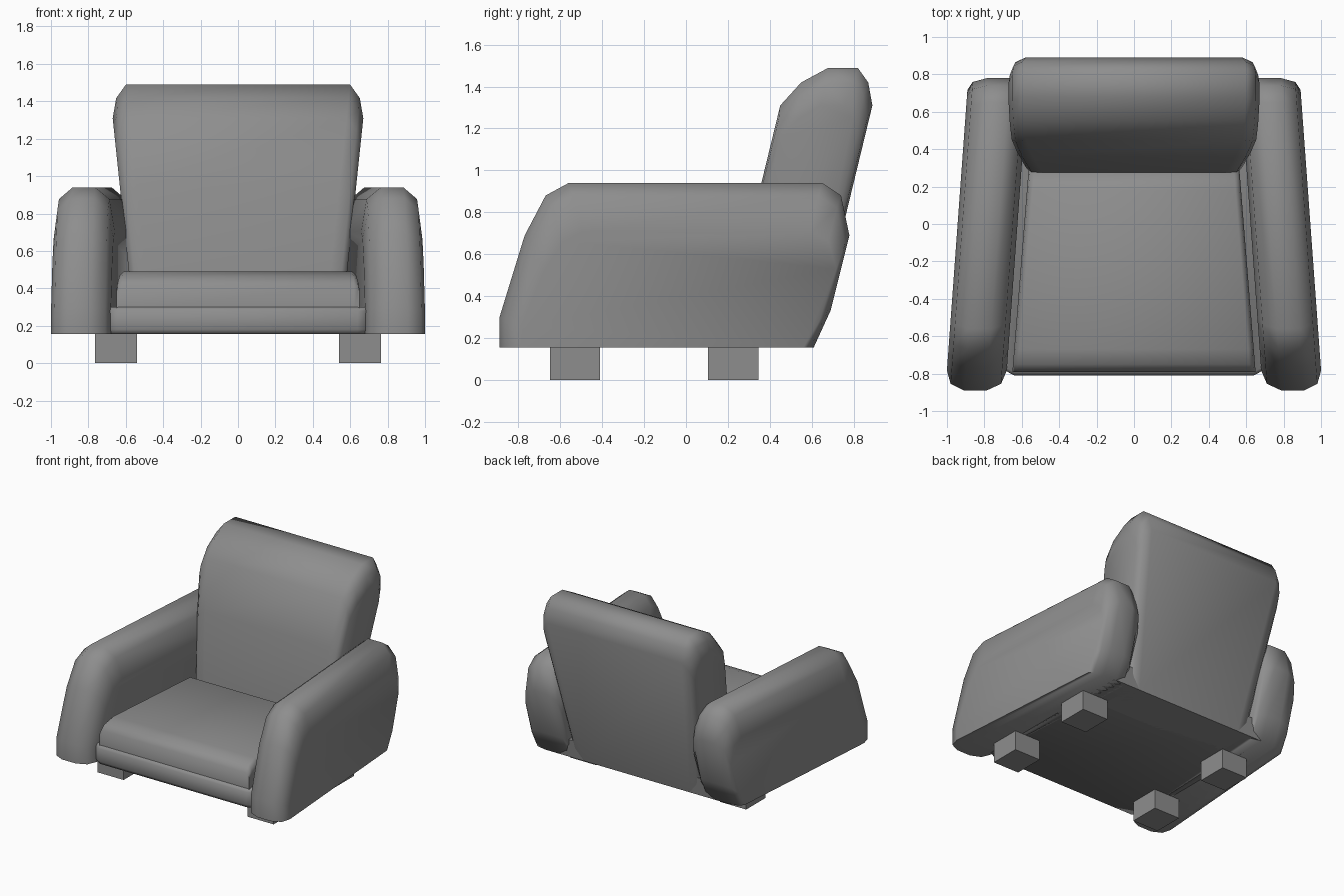
import bpy, bmesh, math

if "Cube" in bpy.data.objects:
    bpy.data.objects.remove(bpy.data.objects["Cube"])

fabric = bpy.data.materials.new("dark_grey")
fabric.diffuse_color = (0.27, 0.27, 0.27, 1)
fabric.use_nodes = True
fabric.node_tree.nodes["Principled BSDF"].inputs["Base Color"].default_value = fabric.diffuse_color


def finish(bm, name, mirror=False):
    bmesh.ops.recalc_face_normals(bm, faces=bm.faces)
    me = bpy.data.meshes.new(name)
    bm.to_mesh(me)
    bm.free()
    me.materials.append(fabric)
    ob = bpy.data.objects.new(name, me)
    bpy.context.collection.objects.link(ob)
    if mirror:
        ob.modifiers.new("Mirror", 'MIRROR').use_axis[0] = True
    return ob


def loft(name, profile, stations, place, mirror=False):
    """Skin a (y, z) profile across stations; place() maps a point to 3D."""
    bm = bmesh.new()
    rings = [[bm.verts.new(place(y, z, s)) for y, z in profile] for s in stations]
    n = len(profile)
    for a, b in zip(rings, rings[1:]):
        for i in range(n):
            j = (i + 1) % n
            bm.faces.new((a[i], a[j], b[j], b[i]))
    bm.faces.new(rings[0])
    bm.faces.new(rings[-1])
    ob = finish(bm, name, mirror)
    ob.data.shade_smooth()
    ob.data.set_sharp_from_angle(angle=math.radians(66))
    return ob


def both_sides(half):
    return [(-1, *h) for h in half] + [(1, *h) for h in reversed(half)]


FLOOR = 0.155

# Arms: rounded slanted slab, toed in towards the back
arm_profile = [(-0.89, FLOOR), (-0.89, 0.30), (-0.77, 0.69), (-0.67, 0.88),
               (-0.56, 0.94), (0.65, 0.94), (0.74, 0.88), (0.78, 0.69),
               (0.69, 0.33), (0.61, FLOOR)]
# (x at the front, y scale, z scale)
arm_stations = [(1.0, 0.88, 0.70), (0.975, 0.96, 0.92), (0.90, 1, 1),
                (0.78, 1, 1), (0.705, 0.96, 0.92), (0.68, 0.88, 0.70)]


def place_arm(y, z, s):
    y *= s[1] if y < 0 else 1 - (1 - s[1]) * 0.67
    return (s[0] - 0.073 * (y + 0.78), y, FLOOR + (z - FLOOR) * s[2])


loft("arm", arm_profile, arm_stations, place_arm, mirror=True)

# Backrest: leaning cushion, wider at the top
LEAN = 0.25
back_profile = [(0.27, FLOOR), (0.275, 0.45), (0.36, 0.94), (0.45, 1.31),
                (0.55, 1.42), (0.68, 1.49), (0.82, 1.49), (0.87, 1.42),
                (0.89, 1.31), (0.61, FLOOR)]


def place_back(y, z, s):
    side, inset, thick, height = s
    t = y - LEAN * (z - FLOOR)
    t = 0.385 + (t - 0.385) * thick
    z = FLOOR + (z - FLOOR) * height
    w = 0.585 + 0.105 * (z - 0.5)
    return (side * (w - inset), t + LEAN * (z - FLOOR), z)


# (inset from the edge, thickness scale, height scale)
loft("backrest", back_profile,
     both_sides([(0.0, 0.82, 0.865), (0.03, 0.96, 0.945), (0.09, 1, 1)]), place_back)

# Seat cushion, narrowing to the back
seat_profile = [(-0.79, 0.28), (-0.79, 0.42), (-0.75, 0.465), (-0.67, 0.49),
                (0.18, 0.49), (0.30, 0.42), (0.30, 0.28)]
# (inset, height scale)
loft("seat_cushion", seat_profile,
     both_sides([(0.0, 0.74), (0.008, 0.9), (0.03, 1)]),
     lambda y, z, s: (s[0] * (0.65 - 0.08 * (y + 0.79) - s[1]), y,
                      0.28 + (z - 0.28) * s[2]))

# Base under the seat, its front rounded into the arms
base_profile = [(-0.795, FLOOR), (-0.81, 0.18), (-0.81, 0.28), (-0.79, 0.30),
                (0.63, 0.30), (0.61, FLOOR)]
loft("base", base_profile, both_sides([(0.70, 0.96), (0.64, 1)]),
     lambda y, z, s: (s[0] * s[1], y * s[2] if y < 0 else y, z))

# Legs: four square blocks
for name, y in (("front_leg", -0.53), ("back_leg", 0.225)):
    bm = bmesh.new()
    bmesh.ops.create_cube(bm, size=1)
    for v in bm.verts:
        v.co = (0.652 + v.co.x * 0.226, y + v.co.y * 0.24, 0.08 + v.co.z * 0.16)
    finish(bm, name, mirror=True)
